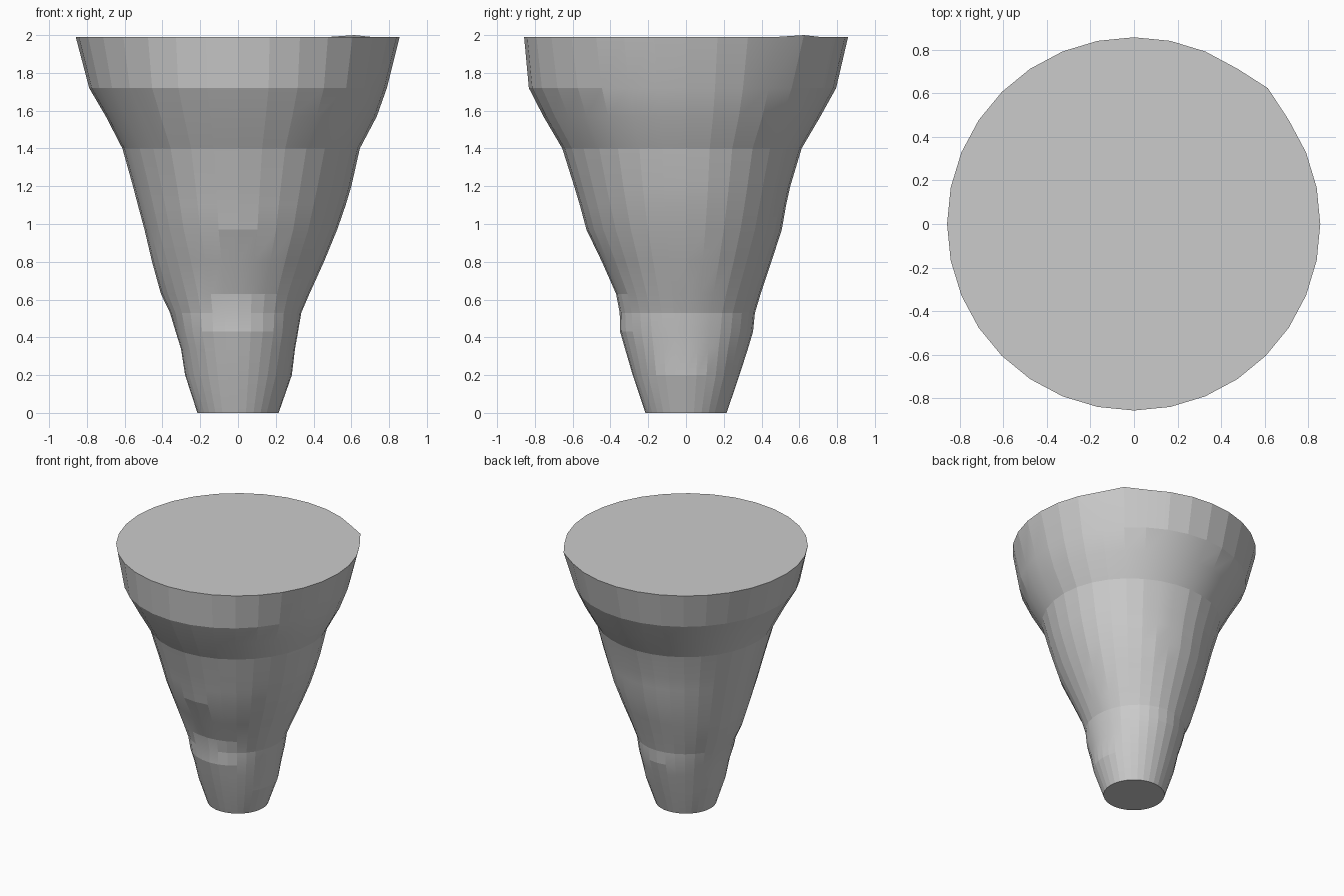
import bpy, bmesh
from math import sin, cos, pi, radians

if "Cube" in bpy.data.objects:
    bpy.data.objects.remove(bpy.data.objects["Cube"])

# Ring heights, each with its radius towards +x, +y, -x, -y
RINGS = [
    (0.00, .215, .215, .215, .215),
    (0.20, .285, .283, .280, .282),
    (0.34, .302, .328, .302, .323),
    (0.43, .318, .355, .330, .349),
    (0.53, .335, .365, .360, .351),
    (0.63, .378, .395, .408, .370),
    (0.80, .455, .452, .455, .445),
    (0.97, .525, .507, .495, .527),
    (1.10, .570, .530, .530, .562),
    (1.20, .600, .552, .556, .592),
    (1.40, .645, .612, .612, .655),
    (1.57, .735, .712, .700, .755),
    (1.72, .788, .795, .788, .832),
    (1.99, .856, .858, .859, .857),
]
SIDES = 32

bm = bmesh.new()


def ring(z, px, py, nx, ny):
    """One slightly uneven ring, blending the four side radii."""
    verts = []
    for i in range(SIDES):
        a = 2 * pi * i / SIDES
        c, s = cos(a), sin(a)
        r = (px if c > 0 else nx) * c * c + (py if s > 0 else ny) * s * s
        verts.append(bm.verts.new((r * c, r * s, z)))
    return verts


# Tapering uneven wall
rings = [ring(*row) for row in RINGS]
for low, high in zip(rings, rings[1:]):
    for i in range(SIDES):
        j = (i + 1) % SIDES
        bm.faces.new((low[i], low[j], high[j], high[i]))

# Small raised corner on the back right of the rim
corner = rings[-1][SIDES // 8]
corner.co.x *= 1.015
corner.co.y *= 1.03
corner.co.z = 2.0

# Flat ends
bm.faces.new(rings[0][::-1])
bm.faces.new(rings[-1])

mesh = bpy.data.meshes.new("tapered_stump")
bm.to_mesh(mesh)
bm.free()
stump = bpy.data.objects.new("tapered_stump", mesh)
bpy.context.collection.objects.link(stump)

# Faceted columns, softened along the height
bpy.context.view_layer.objects.active = stump
stump.select_set(True)
bpy.ops.object.shade_smooth_by_angle(angle=radians(10))
